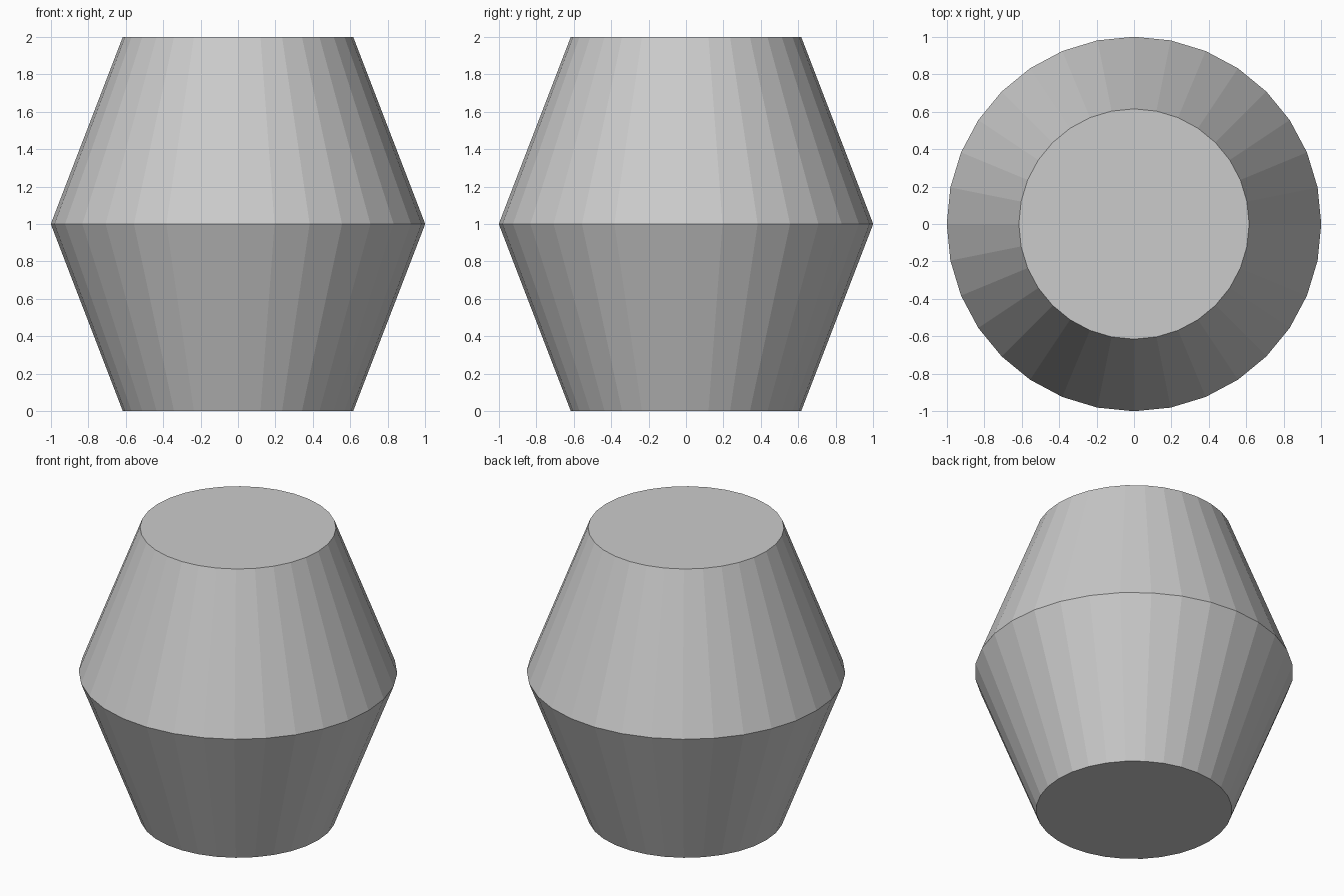
import bpy, bmesh
from math import cos, sin, tau

if "Cube" in bpy.data.objects:
    bpy.data.objects.remove(bpy.data.objects["Cube"])

SIDES = 32
PROFILE = [(0.615, 0.0), (1.0, 1.0), (0.615, 2.0)]  # radius, height

# Barrel body: stacked rings joined by flat faces, capped at both ends
bm = bmesh.new()
rings = [[bm.verts.new((r * cos(tau * i / SIDES), r * sin(tau * i / SIDES), z))
          for i in range(SIDES)] for r, z in PROFILE]
for low, high in zip(rings, rings[1:]):
    for i in range(SIDES):
        j = (i + 1) % SIDES
        bm.faces.new((low[i], low[j], high[j], high[i]))
bm.faces.new(rings[0][::-1])
bm.faces.new(rings[-1])

mesh = bpy.data.meshes.new("barrel_body")
bm.to_mesh(mesh)
bm.free()
bpy.context.collection.objects.link(bpy.data.objects.new("barrel_body", mesh))
